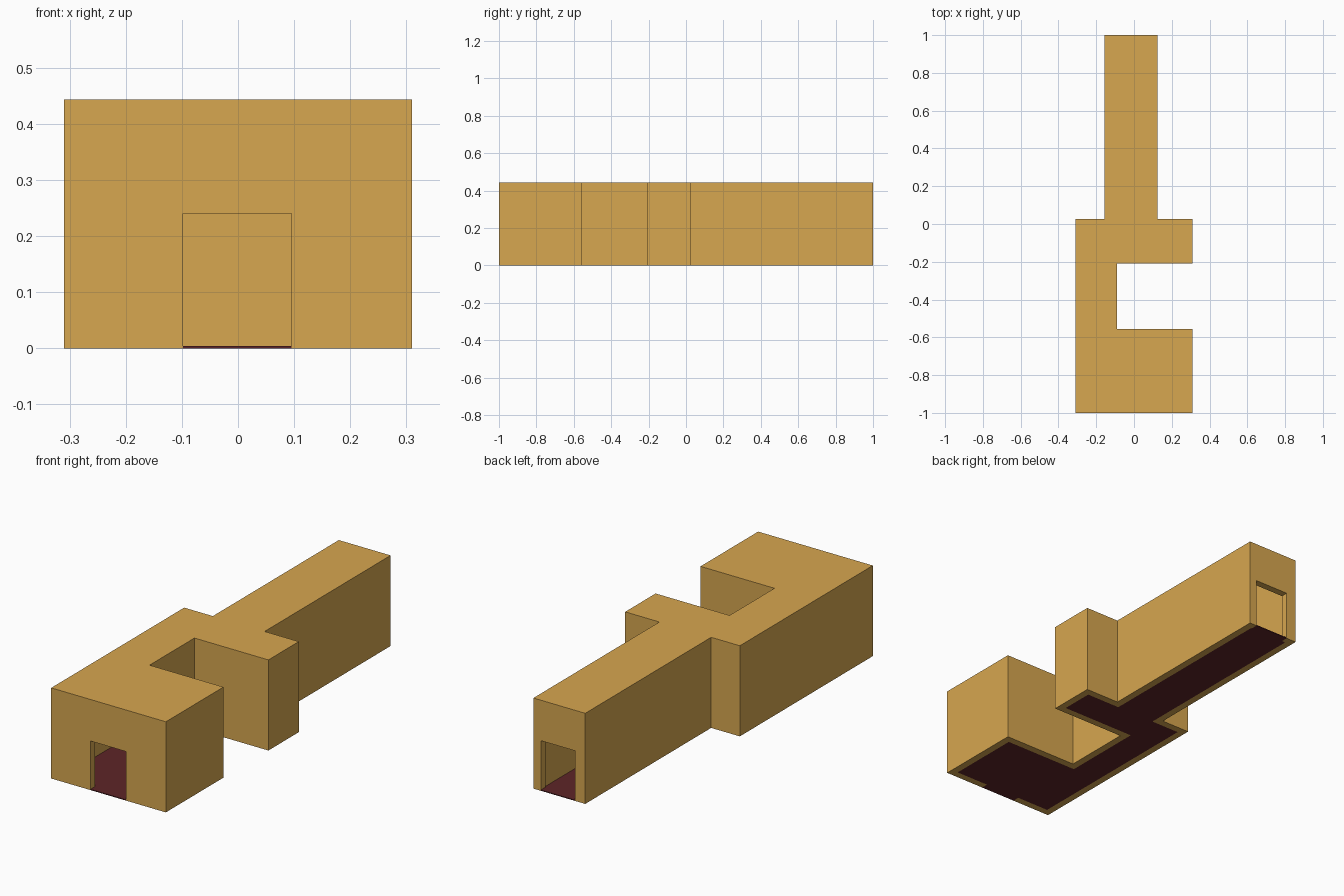
import bpy, bmesh
from mathutils import Vector

if "Cube" in bpy.data.objects:
    bpy.data.objects.remove(bpy.data.objects["Cube"])

HEIGHT, WALL = 0.443, 0.035

# Footprint of the building, counter-clockwise
OUTLINE = [(-0.31, -1), (0.31, -1), (0.31, -0.555), (-0.09, -0.555),
           (-0.09, -0.208), (0.31, -0.208), (0.31, 0.027), (0.125, 0.027),
           (0.125, 1), (-0.155, 1), (-0.155, 0.027), (-0.31, 0.027)]


def material(name, rgb):
    m = bpy.data.materials.new(name)
    m.diffuse_color = (*rgb, 1)
    m.use_nodes = True
    m.node_tree.nodes["Principled BSDF"].inputs["Base Color"].default_value = m.diffuse_color
    return m


gold = material("ochre wall", (0.68, 0.385, 0.08))
maroon = material("maroon floor", (0.11, 0.018, 0.021))


def inset(points, d):
    """Move every edge of a right-angled outline inwards by d."""
    result = []
    n = len(points)
    for i in range(n):
        p = Vector(points[i])
        a = (p - Vector(points[i - 1])).normalized()
        b = (Vector(points[(i + 1) % n]) - p).normalized()
        result.append((p.x - d * (a.y + b.y), p.y + d * (a.x + b.x)))
    return result


def prism(name, points, z0, z1, mat):
    bm = bmesh.new()
    base = bm.faces.new([bm.verts.new((x, y, z0)) for x, y in points])
    ext = bmesh.ops.extrude_face_region(bm, geom=[base])
    bmesh.ops.translate(bm, vec=(0, 0, z1 - z0),
                        verts=[v for v in ext["geom"] if isinstance(v, bmesh.types.BMVert)])
    bmesh.ops.recalc_face_normals(bm, faces=bm.faces)
    mesh = bpy.data.meshes.new(name)
    bm.to_mesh(mesh)
    bm.free()
    mesh.materials.append(mat)
    ob = bpy.data.objects.new(name, mesh)
    bpy.context.collection.objects.link(ob)
    return ob


def rect(x0, x1, y0, y1):
    return [(x0, y0), (x1, y0), (x1, y1), (x0, y1)]


# Outer shell, hollowed out and pierced by a doorway at each end
shell = prism("building_shell", OUTLINE, 0, HEIGHT, gold)
inner = inset(OUTLINE, WALL)
cutters = [
    prism("room_cutter", inner, -0.1, HEIGHT - WALL, gold),
    prism("front_door_cutter", rect(-0.098, 0.095, -1.1, -0.9), -0.2, 0.24, gold),
    prism("back_door_cutter", rect(-0.10, 0.085, 0.9, 1.1), -0.2, 0.245, gold),
]
bpy.context.view_layer.objects.active = shell
for c in cutters:
    mod = shell.modifiers.new(c.name, "BOOLEAN")
    mod.operation = "DIFFERENCE"
    mod.solver = "EXACT"
    mod.object = c
    c.hide_render = True
    bpy.ops.object.modifier_apply(modifier=mod.name)
for c in cutters:
    bpy.data.objects.remove(c)

# Thin floor inside the rooms, carried out through both doorways
prism("floor", inner, 0, 0.004, maroon)
prism("front_door_sill", rect(-0.098, 0.095, -1, -1 + WALL), 0, 0.004, maroon)
prism("back_door_sill", rect(-0.10, 0.085, 1 - WALL, 1), 0, 0.004, maroon)
